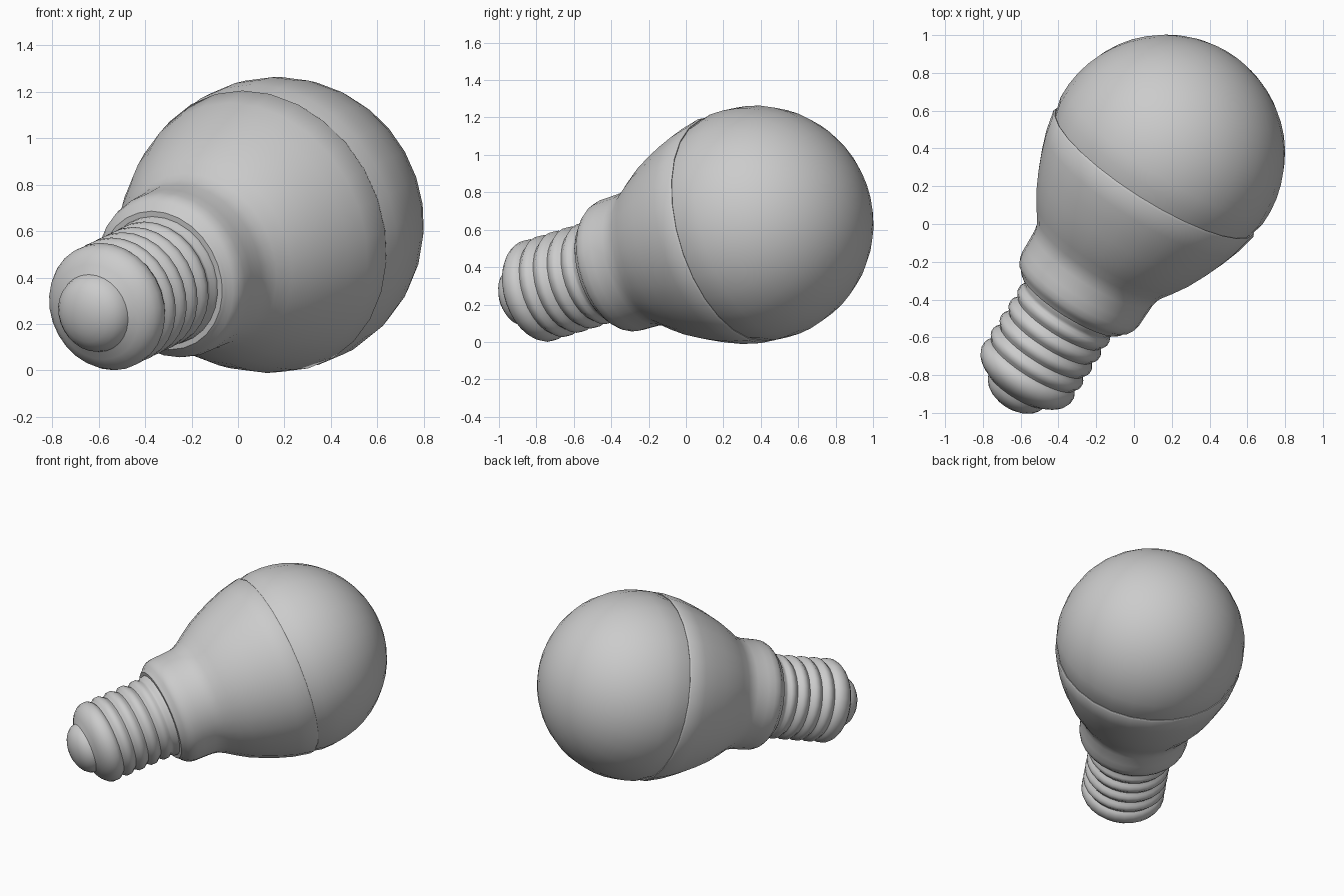
import bpy, bmesh, math
from mathutils import Vector, Matrix

if "Cube" in bpy.data.objects:
    bpy.data.objects.remove(bpy.data.objects["Cube"])

CENTRE = Vector((0.168, 0.37, 0.631))            # centre of the glass globe
AXIS = Vector((0.517, 0.818, 0.252)).normalized()  # from cap towards globe
FRAME = Matrix.Translation(CENTRE) @ AXIS.to_track_quat('Z', 'Y').to_matrix().to_4x4()
SIDES = 28


def lathe(name, profile, angle=40):
    """Revolve (distance along axis, radius) points around the bulb axis."""
    bm = bmesh.new()
    rings = []
    for s, r in profile:
        if r < 1e-4:
            rings.append([bm.verts.new((0, 0, s))])
        else:
            rings.append([bm.verts.new((r * math.cos(2 * math.pi * i / SIDES),
                                        r * math.sin(2 * math.pi * i / SIDES), s))
                          for i in range(SIDES)])
    for a, b in zip(rings, rings[1:]):
        for i in range(SIDES):
            j = (i + 1) % SIDES
            quad = [a[i % len(a)], a[j % len(a)], b[j % len(b)], b[i % len(b)]]
            bm.faces.new(list(dict.fromkeys(quad)))
    bmesh.ops.recalc_face_normals(bm, faces=bm.faces)
    mesh = bpy.data.meshes.new(name)
    bm.to_mesh(mesh)
    bm.free()
    ob = bpy.data.objects.new(name, mesh)
    bpy.context.collection.objects.link(ob)
    ob.matrix_world = FRAME
    bpy.ops.object.select_all(action='DESELECT')
    ob.select_set(True)
    bpy.context.view_layer.objects.active = ob
    bpy.ops.object.shade_smooth_by_angle(angle=math.radians(angle))
    return ob


# glass globe: a sphere cut off just below its equator
R = 0.633
lo, steps = math.radians(-11), 14
globe = []
for k in range(steps + 1):
    t = lo + (math.pi / 2 - lo) * k / steps
    globe.append((R * math.sin(t), R * math.cos(t)))
globe[0] = (globe[0][0], 0.612)
lathe("globe", globe)

# flared housing with a lip at the globe and a collar at the cap
lathe("housing", [(-0.118, 0.605), (-0.112, 0.62), (-0.125, 0.626), (-0.24, 0.601),
                  (-0.34, 0.567), (-0.43, 0.530), (-0.52, 0.487), (-0.60, 0.438),
                  (-0.66, 0.397), (-0.70, 0.378), (-0.74, 0.370), (-0.82, 0.367),
                  (-0.87, 0.366), (-0.905, 0.358), (-0.93, 0.342), (-0.943, 0.325),
                  (-0.955, 0.318), (-0.965, 0.308), (-0.965, 0.27)])

# screw cap: plain neck, rounded thread ridges, then a rounded end
screw = [(-0.955, 0.285), (-0.985, 0.282), (-1.0, 0.268)]
for k in range(4):
    s = -1.045 - 0.091 * k
    screw += [(s + 0.028, 0.268), (s + 0.013, 0.279), (s - 0.013, 0.279),
              (s - 0.028, 0.268), (s - 0.0455, 0.256)]
screw += [(-1.375, 0.268), (-1.395, 0.279), (-1.43, 0.279), (-1.46, 0.265),
          (-1.485, 0.242), (-1.505, 0.212), (-1.52, 0.18), (-1.53, 0.165)]
lathe("screw_cap", screw, 60)

# end contact button
lathe("contact", [(-1.525, 0.172), (-1.55, 0.165), (-1.58, 0.142), (-1.602, 0.11),
                  (-1.618, 0.07), (-1.625, 0.03), (-1.626, 0.0)], 50)
